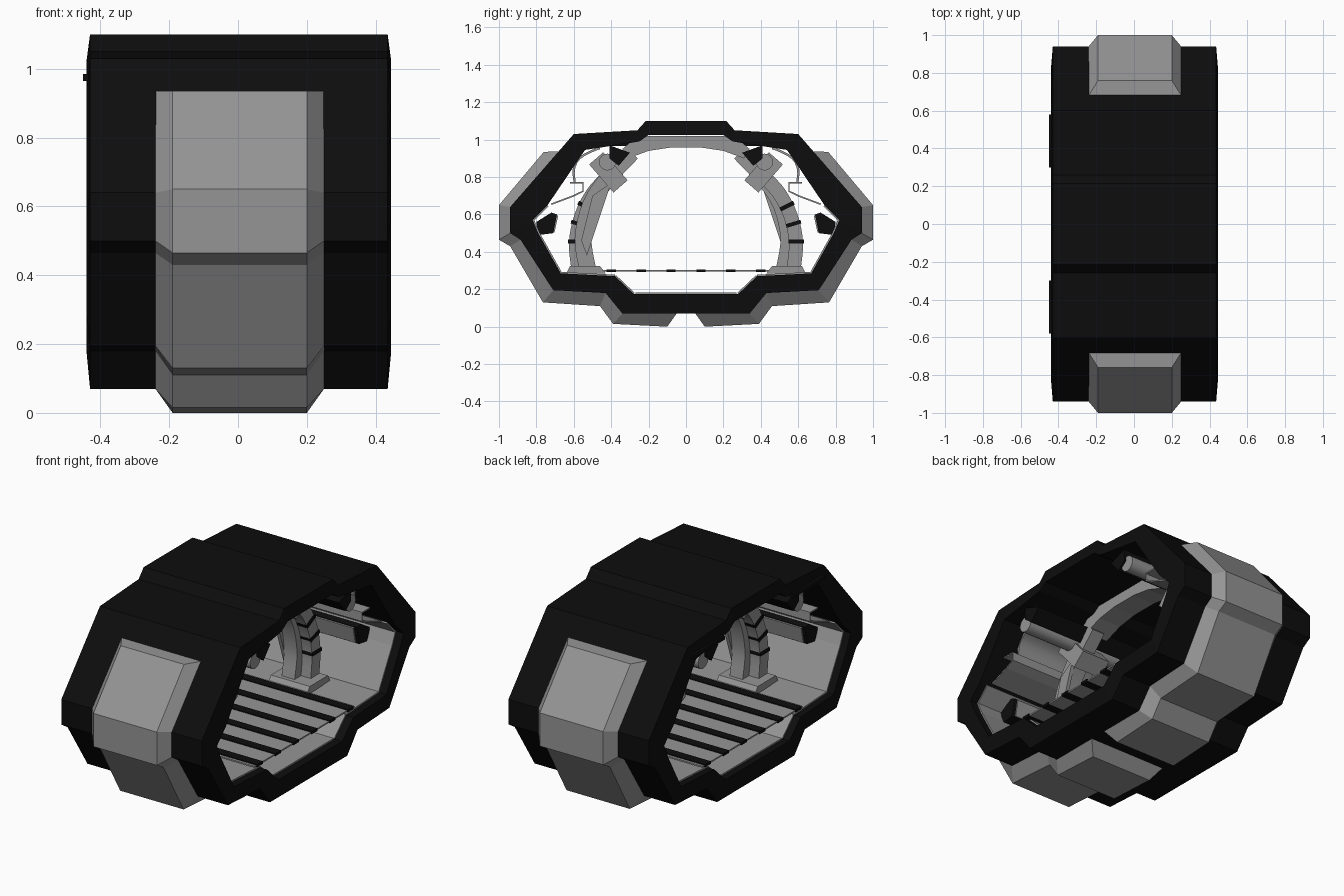
import bpy, bmesh, math
from mathutils import Vector

cube = bpy.data.objects.get("Cube")
if cube:
    bpy.data.objects.remove(cube, do_unlink=True)


def material(name, value):
    m = bpy.data.materials.new(name)
    m.use_nodes = True
    m.diffuse_color = (value, value, value, 1)
    m.node_tree.nodes["Principled BSDF"].inputs["Base Color"].default_value = (value, value, value, 1)
    return m


BLACK = material("matte black", 0.004)
GREY = material("panel grey", 0.3)


def finish(name, bm, mat, smooth=False):
    bmesh.ops.recalc_face_normals(bm, faces=bm.faces)
    mesh = bpy.data.meshes.new(name)
    bm.to_mesh(mesh)
    bm.free()
    ob = bpy.data.objects.new(name, mesh)
    bpy.context.collection.objects.link(ob)
    mesh.materials.append(mat)
    if smooth:
        bpy.ops.object.select_all(action='DESELECT')
        ob.select_set(True)
        bpy.context.view_layer.objects.active = ob
        bpy.ops.object.shade_smooth_by_angle(angle=math.radians(35))
    return ob


def skin(bm, rows, closed_rows, closed_cols):
    """Join neighbouring rows of points with quads."""
    grid = [[bm.verts.new(p) for p in row] for row in rows]
    n, m = len(grid), len(grid[0])
    for i in range(n if closed_rows else n - 1):
        for j in range(m if closed_cols else m - 1):
            a, b = grid[i], grid[(i + 1) % n]
            k = (j + 1) % m
            bm.faces.new((a[j], a[k], b[k], b[j]))
    return grid


def prism(name, profile, x0, x1, mat, s=1, smooth=False):
    """Extrude a (y, z) outline along x; s = -1 turns it half way round z."""
    bm = bmesh.new()
    ends = skin(bm, [[(s * x, s * y, z) for y, z in profile] for x in (x0, x1)], False, True)
    for e in ends:
        bm.faces.new(e)
    return finish(name, bm, mat, smooth)


def strip(path, width):
    """Outline of a band of constant width following a (y, z) path."""
    pts = [Vector(p) for p in path]
    left, right = [], []
    for i, p in enumerate(pts):
        d = (pts[min(i + 1, len(pts) - 1)] - pts[max(i - 1, 0)]).normalized()
        n = Vector((-d.y, d.x)) * width / 2
        left.append(p + n)
        right.append(p - n)
    return left + right[::-1]


def smooth_path(pts, steps=4):
    """Catmull-Rom curve through the points."""
    v = [Vector(p) for p in pts]
    v = [2 * v[0] - v[1]] + v + [2 * v[-1] - v[-2]]
    out = []
    for i in range(1, len(v) - 2):
        a, b, c, d = v[i - 1:i + 3]
        for k in range(steps):
            t = k / steps
            out.append(0.5 * (2 * b + (c - a) * t + (2 * a - 5 * b + 4 * c - d) * t * t
                              + (3 * b - a - 3 * c + d) * t ** 3))
    return out + [v[-2]]


def both(half):
    return half + [(-y, z) for y, z in reversed(half)]


# Shell ring with slightly sloped end faces
outer = [(.215, 1.10), (.26, 1.05), (.60, 1.03), (.94, .64), (.94, .50),
         (.885, .465), (.71, .195), (.43, .18), (.34, .07)]
inner = [(.20, 1.025), (.25, .99), (.54, .945), (.74, .65), (.82, .57),
         (.79, .50), (.67, .285), (.38, .27), (.28, .175)]
bm = bmesh.new()
skin(bm, [[(x, y, z) for y, z in both(loop)] for loop, x in
          ((outer, -.43), (outer, .435), (inner, .445), (inner, -.44))], True, True)
finish("shell", bm, BLACK)

# Raised armour belts on the front and back
belt_base = [(.68, .936), (.94, .64), (.94, .50), (.885, .465),
             (.71, .195), (.43, .18), (.34, .07), (.05, .07)]
belt_top = [(.76, .935), (1.0, .65), (1.0, .465), (.94, .43),
            (.765, .13), (.46, .11), (.39, .015), (.10, 0)]
for s, side in ((-1, "front"), (1, "back")):
    bm = bmesh.new()
    rows = [[(-.24, s * b[0], b[1]), (-.19, s * t[0], t[1]), (.20, s * t[0], t[1]), (.25, s * b[0], b[1])]
            for b, t in zip(belt_base, belt_top)]
    grid = skin(bm, rows, False, True)
    bm.faces.new(grid[0])
    bm.faces.new(grid[-1])
    finish(side + "_armour_belt", bm, GREY)

# Floor deck with dark gaps, and lining of the trough under it
prism("deck", [(-.44, .294), (.44, .294), (.44, .302), (-.44, .302)], -.41, .41, GREY)
for y in (-.40, -.24, -.08, .08, .24, .40):
    prism("deck_strip", [(y - .025, .292), (y + .025, .292), (y + .025, .307), (y - .025, .307)],
          -.415, .415, BLACK)
prism("trough_lining", [(-.27, .176), (.27, .176), (.27, .184), (-.27, .184)], -.40, .40, GREY)

# Ceiling beam joining the two ribs
prism("ceiling_beam", both([(.26, 1.02), (.34, .95), (.31, .90), (.20, .94), (.08, .958)]),
      -.07, .07, GREY)

rib_path = smooth_path([(.525, .30), (.55, .47), (.51, .65), (.42, .79), (.29, .93)])
conduit_path = smooth_path([(.575, .30), (.588, .45), (.56, .59), (.50, .71), (.42, .80)])
bands = [((.59, .445), (.59, .465)), ((.578, .54), (.572, .56)), ((.545, .635), (.535, .655))]

for s, side in ((-1, "front"), (1, "back")):
    # Wall and sill lining
    for i in (3, 4, 5, 6, 7):
        a, b = Vector(inner[i]), Vector(inner[i + 1])
        d = (b - a).normalized()
        n = Vector((d.y, -d.x)) * .008
        if n.dot(Vector((0, .6)) - (a + b) / 2) < 0:
            n = -n
        prism(side + "_lining", [a, b, b + n, a + n], -.40, .40, GREY, s)

    # Curved rib, banded conduit, foot and clamp
    prism(side + "_rib", strip(rib_path, .09), -.07, .01, GREY, s, True)
    prism(side + "_conduit", strip(conduit_path, .075), .01, .07, GREY, s, True)
    for band in bands:
        prism(side + "_conduit_band", strip(band, .082), .008, .074, BLACK, s)
    prism(side + "_gusset", [(.40, .77), (.50, .70), (.56, .46), (.53, .38)], -.09, -.07, GREY, s)
    prism(side + "_foot", [(.43, .285), (.64, .285), (.62, .325), (.46, .325)], -.12, .12, GREY, s)
    prism(side + "_clamp", strip([(.48, .90), (.35, .75)], .10), -.09, .09, GREY, s)

    # Ceiling pipe and dark lamp rail
    ring = [(.42 + .045 * math.cos(k * math.pi / 8), .88 + .045 * math.sin(k * math.pi / 8))
            for k in range(16)]
    prism(side + "_pipe", ring, -.40, .40, GREY, s, True)
    prism(side + "_lamp_rail", [(.30, .93), (.41, .97), (.41, .90), (.36, .86)], -.41, .41, BLACK, s)

    # Thin folded shelf and cable guide along the wall
    shelf = [(.62, .77), (.55, .77), (.55, .725), (.60, .70), (.72, .655)]
    prism(side + "_shelf", strip(shelf, .008), -.38, .38, GREY, s)
    guide = smooth_path([(.46, .955), (.50, .94), (.57, .90), (.60, .84), (.595, .77)], 3)
    prism(side + "_cable_guide", strip(guide, .012), -.30, .30, GREY, s, True)

    # Wall console with a dark housing
    prism(side + "_console", [(.80, .56), (.72, .61), (.69, .60), (.71, .50), (.79, .49)],
          -.25, .25, BLACK, s)
    prism(side + "_console_face", strip([(.687, .595), (.707, .505)], .008), -.23, .23, GREY, s)

# Small plates on the right end
for y in (-.44, .44):
    prism("end_plate", [(y - .14, .985), (y + .14, .985), (y + .14, .965), (y - .14, .965)],
          -.45, -.43, BLACK)
